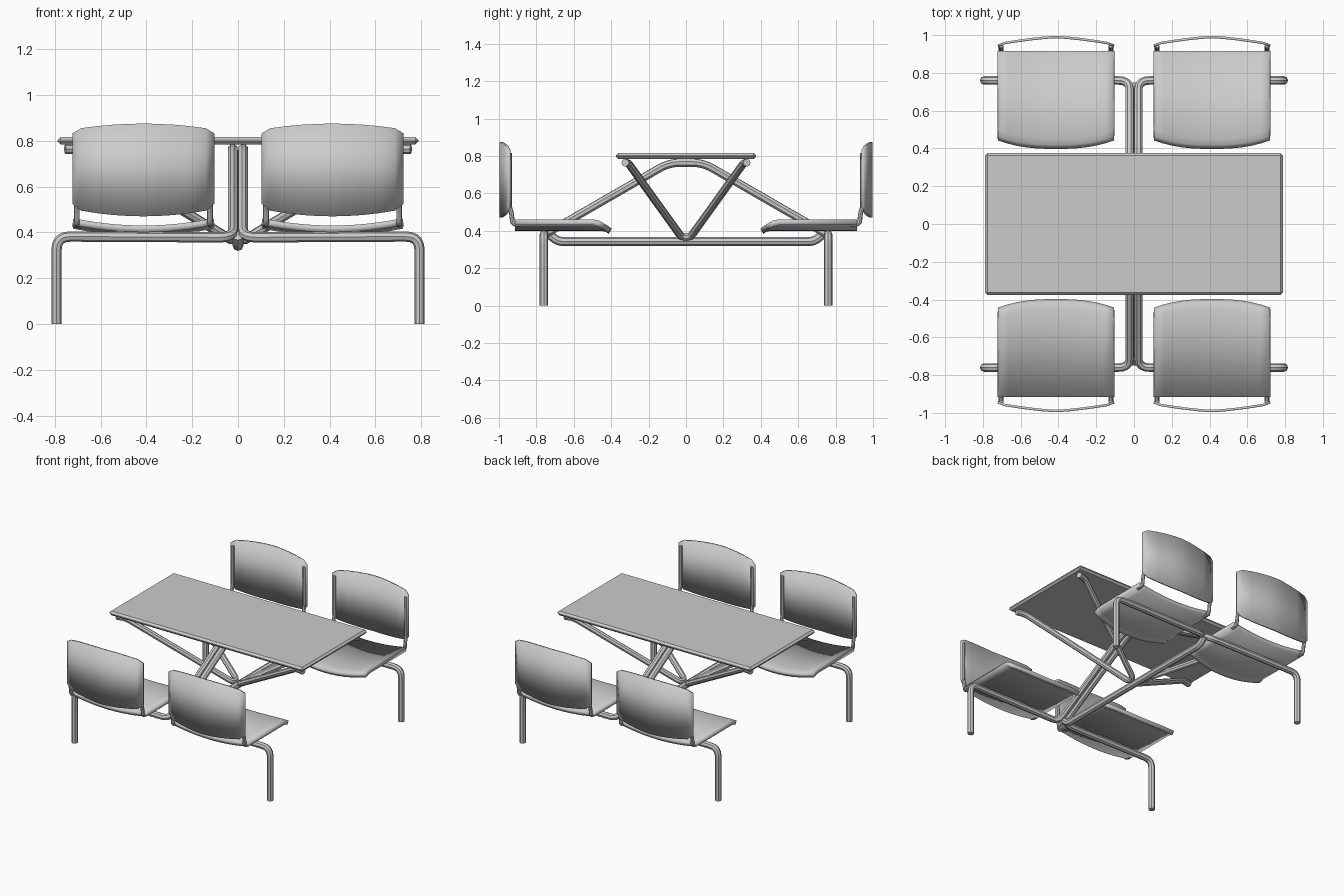
import bpy, bmesh
from mathutils import Vector

if "Cube" in bpy.data.objects:
    bpy.data.objects.remove(bpy.data.objects["Cube"])


def smooth(ob):
    bpy.ops.object.select_all(action='DESELECT')
    ob.select_set(True)
    bpy.context.view_layer.objects.active = ob
    bpy.ops.object.shade_smooth_by_angle(angle=0.6)


def rounded(points, radius, steps=5):
    """Path with every inner corner replaced by a small arc."""
    pts = [Vector(p) for p in points]
    out = [pts[0]]
    for a, b, c in zip(pts, pts[1:], pts[2:]):
        r = min(radius, (a - b).length * 0.45, (c - b).length * 0.45)
        p, q = b + (a - b).normalized() * r, b + (c - b).normalized() * r
        for i in range(steps + 1):
            t = i / steps
            out.append(p * (1 - t) ** 2 + b * 2 * t * (1 - t) + q * t * t)
    return out + [pts[-1]]


def tube(name, points, r, bend=0.06):
    cu = bpy.data.curves.new(name, 'CURVE')
    cu.dimensions = '3D'
    cu.bevel_depth = r
    cu.bevel_resolution = 2
    cu.use_fill_caps = True
    path = rounded(points, bend)
    sp = cu.splines.new('POLY')
    sp.points.add(len(path) - 1)
    for p, co in zip(sp.points, path):
        p.co = (*co, 1)
    ob = bpy.data.objects.new(name, cu)
    bpy.context.collection.objects.link(ob)
    bpy.ops.object.select_all(action='DESELECT')
    ob.select_set(True)
    bpy.context.view_layer.objects.active = ob
    bpy.ops.object.convert(target='MESH')
    smooth(bpy.context.view_layer.objects.active)


def sheet(name, rows, thickness):
    """Curved panel from rows of points, thickened evenly."""
    bm = bmesh.new()
    grid = [[bm.verts.new(p) for p in row] for row in rows]
    for r0, r1 in zip(grid, grid[1:]):
        for i in range(len(r0) - 1):
            bm.faces.new((r0[i], r0[i + 1], r1[i + 1], r1[i]))
    me = bpy.data.meshes.new(name)
    bm.to_mesh(me)
    bm.free()
    ob = bpy.data.objects.new(name, me)
    bpy.context.collection.objects.link(ob)
    smooth(ob)
    mod = ob.modifiers.new("thickness", 'SOLIDIFY')
    mod.thickness = thickness
    mod.offset = 0


# table top with chamfered rim
bpy.ops.mesh.primitive_cube_add(size=1, location=(0, 0, 0.8))
top = bpy.context.object
top.name = "table_top"
top.scale = (1.575, 0.75, 0.032)
bpy.ops.object.transform_apply(location=False, scale=True)
bev = top.modifiers.new("chamfer", 'BEVEL')
bev.width = 0.013
bev.segments = 1

# main frame: one continuous bent tube per side
R = 0.0225
for s, side in ((-1, "left"), (1, "right")):
    half = [(s * 0.793, 0.76, 0), (s * 0.793, 0.76, 0.382), (s * R, 0.76, 0.378),
            (s * R, 0.09, 0.764)]
    path = half + [(x, -y, z) for x, y, z in reversed(half)]
    tube(side + "_frame_tube", path, R)

    # V-shaped brace holding up the end of the table top
    arm = [(s * 0.755, 0.325, 0.764), (s * 0.69, 0.31, 0.764), (s * 0.03, 0.025, 0.368)]
    tube(side + "_table_brace", arm + [(x, -y, z) for x, y, z in reversed(arm)], 0.021, 0.03)

# lower spreader tube
tube("lower_spreader", [(0, -0.735, 0.385), (0, -0.685, 0.343),
                        (0, 0.685, 0.343), (0, 0.735, 0.385)], 0.024, 0.04)

# four chairs
HW = 0.308
seat_u = [-1 + i / 6 for i in range(13)]
back_u = [-1, -0.88, -0.65, -0.43, -0.2, 0, 0.2, 0.43, 0.65, 0.88, 1]
for sx, xn in ((-1, "left"), (1, "right")):
    for sy, yn in ((-1, "front"), (1, "back")):
        name = yn + "_" + xn
        cx = sx * 0.413

        # dished seat with dropped front lip
        def seat_row(depth, drop):
            row = []
            for u in seat_u:
                lip = 0.405 + 0.045 * abs(u) ** 2.5
                y = 0.915 if depth is None else lip + depth
                row.append((cx + u * HW, sy * y, 0.415 + 0.032 * u * u - drop))
            return row
        sheet(name + "_seat", [seat_row(None, 0), seat_row(0.05, 0),
                               seat_row(0.02, 0.006), seat_row(0, 0.018)], 0.03)

        # curved backrest with crowned top and bottom edges
        def back_row(t):
            row = []
            for u in back_u:
                a = abs(u)
                y = 0.99 - 0.038 * a ** 1.4 - (0.008 if a == 1 else 0)
                lo = 0.525 if a == 1 else 0.47 + 0.032 * u * u
                hi = 0.832 if a == 1 else 0.875 - 0.026 * u * u
                row.append((cx + u * HW, sy * y, lo + (hi - lo) * t))
            return row
        sheet(name + "_backrest", [back_row(0), back_row(1)], 0.013)

        # bent brackets joining seat and backrest
        for k, kn in ((-1, "a"), (1, "b")):
            x = cx + k * 0.291
            tube(name + "_bracket_" + kn,
                 [(x, sy * 0.88, 0.433), (x, sy * 0.928, 0.437),
                  (x, sy * 0.932, 0.49), (x, sy * 0.944, 0.53),
                  (x, sy * 0.944, 0.815)], 0.0125, 0.02)
